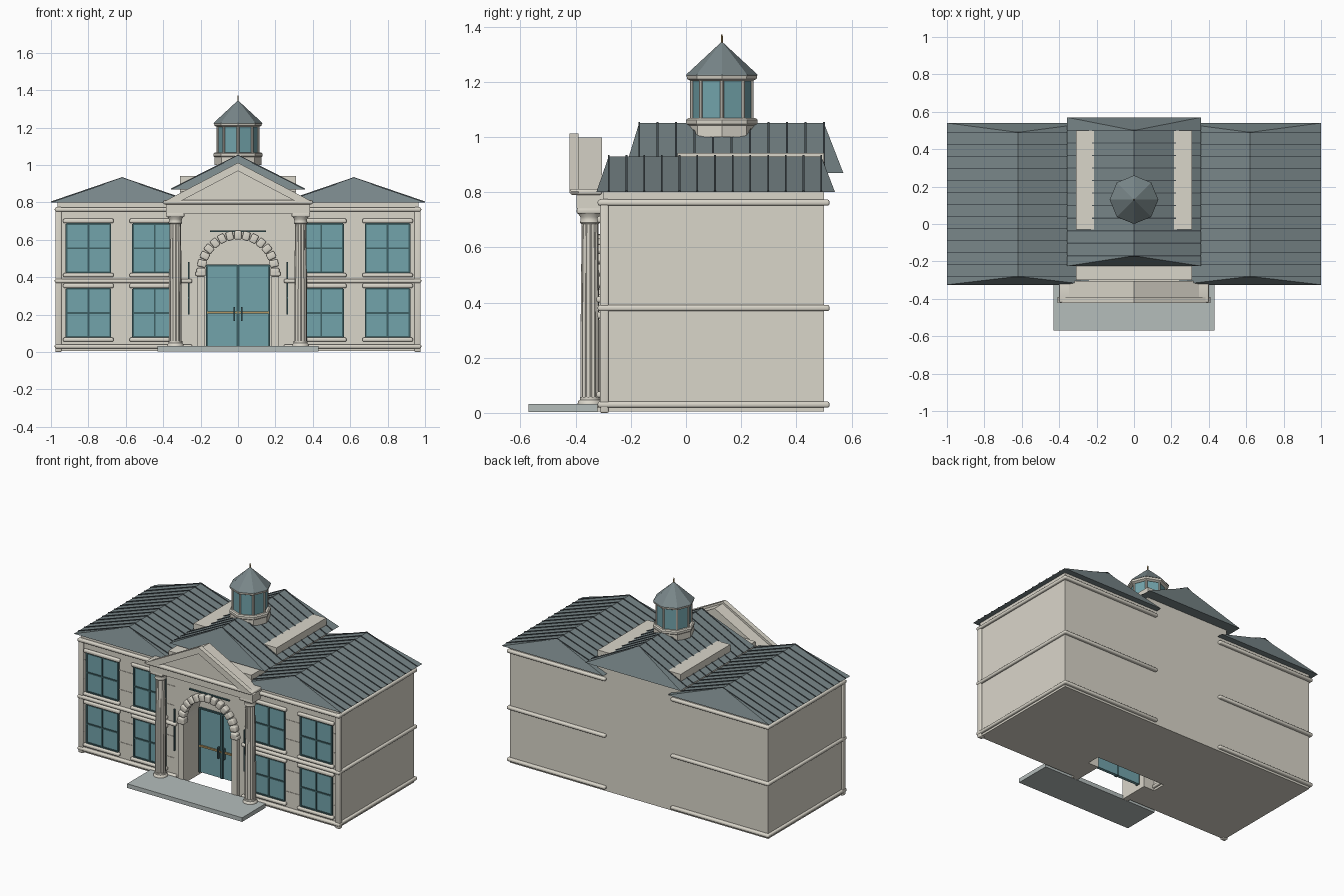
import bpy, bmesh, math
from mathutils import Matrix

if "Cube" in bpy.data.objects:
    bpy.data.objects.remove(bpy.data.objects["Cube"])


def mat(name, rgb):
    m = bpy.data.materials.new(name)
    m.diffuse_color = (*rgb, 1)
    m.use_nodes = True
    m.node_tree.nodes["Principled BSDF"].inputs["Base Color"].default_value = m.diffuse_color
    return m


STONE = mat("stone", (0.70, 0.67, 0.59))
SLATE = mat("slate", (0.19, 0.24, 0.25))
SEAM = mat("seam", (0.07, 0.09, 0.10))
GLASS = mat("glass", (0.17, 0.37, 0.41))
FRAME = mat("frame", (0.05, 0.12, 0.13))
STEP = mat("paving", (0.46, 0.51, 0.50))
BRONZE = mat("bronze", (0.45, 0.30, 0.12))


def finish(name, bm, m, smooth=False):
    bmesh.ops.recalc_face_normals(bm, faces=bm.faces)
    me = bpy.data.meshes.new(name)
    bm.to_mesh(me)
    bm.free()
    me.materials.append(m)
    ob = bpy.data.objects.new(name, me)
    bpy.context.collection.objects.link(ob)
    if smooth:
        bpy.ops.object.select_all(action='DESELECT')
        ob.select_set(True)
        bpy.context.view_layer.objects.active = ob
        bpy.ops.object.shade_smooth_by_angle(angle=math.radians(40))
    return ob


def box(name, x0, x1, y0, y1, z0, z1, m=STONE, bevel=0, rot=None):
    """Box from its limits; rot turns it about its centre in the xz plane."""
    bm = bmesh.new()
    bmesh.ops.create_cube(bm, size=1)
    bmesh.ops.scale(bm, vec=(abs(x1 - x0), y1 - y0, z1 - z0), verts=bm.verts)
    if bevel:
        bmesh.ops.bevel(bm, geom=bm.edges[:], offset=bevel, segments=3, profile=0.5, affect='EDGES')
    if rot:
        bmesh.ops.transform(bm, matrix=Matrix.Rotation(rot, 4, 'Y'), verts=bm.verts)
    bmesh.ops.translate(bm, vec=((x0 + x1) / 2, (y0 + y1) / 2, (z0 + z1) / 2), verts=bm.verts)
    return finish(name, bm, m, bevel > 0)


def prism(name, pts, y0, y1, m=STONE):
    """Extrude an xz outline along y."""
    bm = bmesh.new()
    f = bm.faces.new([bm.verts.new((x, y0, z)) for x, z in pts])
    r = bmesh.ops.extrude_face_region(bm, geom=[f])
    vs = [v for v in r['geom'] if isinstance(v, bmesh.types.BMVert)]
    bmesh.ops.translate(bm, vec=(0, y1 - y0, 0), verts=vs)
    return finish(name, bm, m)


def lathe(name, profile, cx, cy, n, m=STONE, flute=0, smooth=True):
    """Stack rings of (radius, z); flute sinks every second pair of points."""
    bm = bmesh.new()
    rings = []
    for r, z in profile:
        ring = []
        for i in range(n):
            a = 2 * math.pi * i / n
            rr = r * (1 - flute * (i % 4 > 1))
            ring.append(bm.verts.new((cx + rr * math.cos(a), cy + rr * math.sin(a), z)))
        rings.append(ring)
    for a, b in zip(rings, rings[1:]):
        for i in range(n):
            j = (i + 1) % n
            bm.faces.new((a[i], a[j], b[j], b[i]))
    bm.faces.new(rings[0])
    bm.faces.new(rings[-1])
    return finish(name, bm, m, smooth)


def roof(name, cx, half, ey0, ey1, ry0, ry1, ez, rz, ribs):
    """Ridge along y with steep hip ends, plus standing seams on both slopes."""
    bm = bmesh.new()
    v = [bm.verts.new(p) for p in ((cx - half, ey0, ez), (cx + half, ey0, ez), (cx + half, ey1, ez),
                                   (cx - half, ey1, ez), (cx, ry0, rz), (cx, ry1, rz))]
    for f in ((0, 1, 2, 3), (0, 1, 4), (2, 3, 5), (1, 2, 5, 4), (0, 3, 5, 4)):
        bm.faces.new([v[i] for i in f])
    finish(name, bm, SLATE)
    t = 0.005
    for i in range(ribs):
        y = ry0 + (ry1 - ry0) * i / (ribs - 1)
        prism(name + "_seam", [(cx - half, ez), (cx, rz), (cx + half, ez), (cx + half, ez + t),
                               (cx, rz + t), (cx - half, ez + t)], y - 0.003, y + 0.003, SEAM)


# Wings with string courses, corner pilasters and windows
def window(s, xc, z0, z1):
    w, y = 0.117, -0.30
    x = s * xc
    box("window_glass", x - w, x + w, y - 0.006, y + 0.01, z0, z1, GLASS)
    for d in (-w, 0, w):
        box("window_bar", x + d - 0.005, x + d + 0.005, y - 0.012, y, z0, z1, FRAME)
    for z in (z0, (z0 + z1) / 2, z1):
        box("window_rail", x - w, x + w, y - 0.012, y, z - 0.005, z + 0.005, FRAME)
    box("window_lintel", x - 0.135, x + 0.135, y - 0.022, y, z1 + 0.004, z1 + 0.028, STONE, 0.008)
    box("window_sill", x - 0.135, x + 0.135, y - 0.025, y, z0 - 0.025, z0 - 0.003, STONE, 0.008)


for s in (-1, 1):
    a, b = sorted((s * 0.26, s * 0.965))
    box("wing_body", a, b, -0.30, 0.50, 0.005, 0.80)
    for z in (0.03, 0.38, 0.762):
        box("wing_band", a - 0.015, b + 0.015, -0.32, 0.52, z - 0.011, z + 0.011, STONE, 0.008)
    box("wing_corner", s * 0.96 - 0.017, s * 0.96 + 0.017, -0.312, -0.28, 0, 0.775, STONE, 0.006)
    for z in (0.145, 0.29, 0.50, 0.63):
        box("wall_course", a, b, -0.303, -0.29, z - 0.003, z + 0.003)
    for xc in (0.80, 0.445):
        window(s, xc, 0.425, 0.685)
        window(s, xc, 0.08, 0.338)
    roof("wing_roof", s * 0.62, 0.38, -0.325, 0.54, -0.28, 0.49, 0.80, 0.93, 13)

# Central hall, whose top pokes through its roof on both sides
box("central_hall", -0.31, 0.31, -0.03, 0.50, 0.005, 0.942)
roof("central_roof", 0, 0.357, -0.225, 0.57, -0.17, 0.50, 0.87, 1.05, 11)

# Entrance wall with arched opening
R, ZC = 0.18, 0.43
arch = [(R * math.cos(math.pi * i / 16), ZC + R * math.sin(math.pi * i / 16)) for i in range(17)]
prism("entrance_wall", [(0.31, 0.005), (0.31, 0.86), (-0.31, 0.86), (-0.31, 0.005), (-R, 0.005)]
      + arch[::-1] + [(R, 0.005)], -0.30, -0.12)
box("arch_back_panel", -0.185, 0.185, -0.165, -0.13, 0.465, 0.64)

# Arch stones and pilasters
for i in range(15):
    t = math.pi * i / 14
    x, z = 0.197 * math.cos(t), ZC + 0.195 * math.sin(t)
    box("arch_stone", x - 0.024, x + 0.024, -0.335, -0.285, z - 0.019, z + 0.019, STONE, 0.008, -t)
for s in (-1, 1):
    x = s * 0.20
    box("arch_pilaster", x - 0.02, x + 0.02, -0.325, -0.15, 0.005, 0.41)
    box("arch_impost", x - 0.027, x + 0.027, -0.335, -0.28, 0.405, 0.43, STONE, 0.007)
    box("side_strip", s * 0.262 - 0.004, s * 0.262 + 0.004, -0.31, -0.295, 0.2, 0.48, FRAME)
box("top_strip", -0.15, 0.15, -0.31, -0.295, 0.643, 0.651, FRAME)

# Double door
for s in (-1, 1):
    a, b = sorted((s * 0.004, s * 0.165))
    box("door_leaf", a, b, -0.17, -0.15, 0.03, 0.462, GLASS)
    for x in (a, b):
        box("door_stile", x - 0.005, x + 0.005, -0.177, -0.15, 0.03, 0.465, FRAME)
    box("door_rail", a, b, -0.177, -0.15, 0.458, 0.468, FRAME)
    box("door_bar", a, b, -0.18, -0.165, 0.205, 0.216, BRONZE)
    box("door_handle", s * 0.02 - 0.005, s * 0.02 + 0.005, -0.19, -0.165, 0.165, 0.24, FRAME)

# Fluted columns with bases and capitals
for s in (-1, 1):
    x, y = s * 0.335, -0.348
    lathe("column_shaft", [(0.034, 0.05), (0.034, 0.3), (0.030, 0.70)], x, y, 48, STONE, 0.1)
    lathe("column_base", [(0.044, 0.02), (0.046, 0.03), (0.042, 0.043), (0.037, 0.047), (0.037, 0.058)], x, y, 24)
    lathe("column_capital", [(0.033, 0.685), (0.037, 0.69), (0.034, 0.70), (0.035, 0.71), (0.045, 0.725)], x, y, 24)
    box("capital_plate", x - 0.048, x + 0.048, y - 0.048, y + 0.045, 0.722, 0.742, STONE, 0.005)

# Entablature and pediment
box("entablature", -0.385, 0.385, -0.397, -0.30, 0.74, 0.80)
box("pediment_cornice", -0.40, 0.40, -0.42, -0.305, 0.79, 0.812, STONE, 0.008)
prism("pediment", [(-0.37, 0.80), (0.37, 0.80), (0, 0.998)], -0.395, -0.305)
for s in (-1, 1):
    prism("pediment_rake", [(s * 0.41, 0.797), (0, 1.012), (0, 0.968), (s * 0.325, 0.797)], -0.422, -0.39)

# Front step
box("front_step", -0.43, 0.43, -0.57, -0.32, 0.004, 0.032, STEP)

# Octagonal lantern on the ridge
CY = 0.13
lathe("lantern_base", [(0.125, 1.00), (0.125, 1.042), (0.130, 1.047), (0.130, 1.062), (0.122, 1.068)], 0, CY, 8, smooth=False)
lathe("lantern_glass", [(0.108, 1.06), (0.108, 1.215)], 0, CY, 8, GLASS, smooth=False)
for i in range(8):
    t = math.pi * i / 4
    lathe("lantern_post", [(0.007, 1.06), (0.007, 1.215)], 0.108 * math.cos(t), CY + 0.108 * math.sin(t), 8)
lathe("lantern_cornice", [(0.112, 1.203), (0.126, 1.21), (0.128, 1.222), (0.122, 1.228)], 0, CY, 8, smooth=False)
lathe("lantern_roof", [(0.130, 1.223), (0.127, 1.228), (0.004, 1.342)], 0, CY, 8, SLATE, smooth=False)
lathe("lantern_spire", [(0.004, 1.33), (0.004, 1.36), (0.002, 1.372)], 0, CY, 8, BRONZE)
